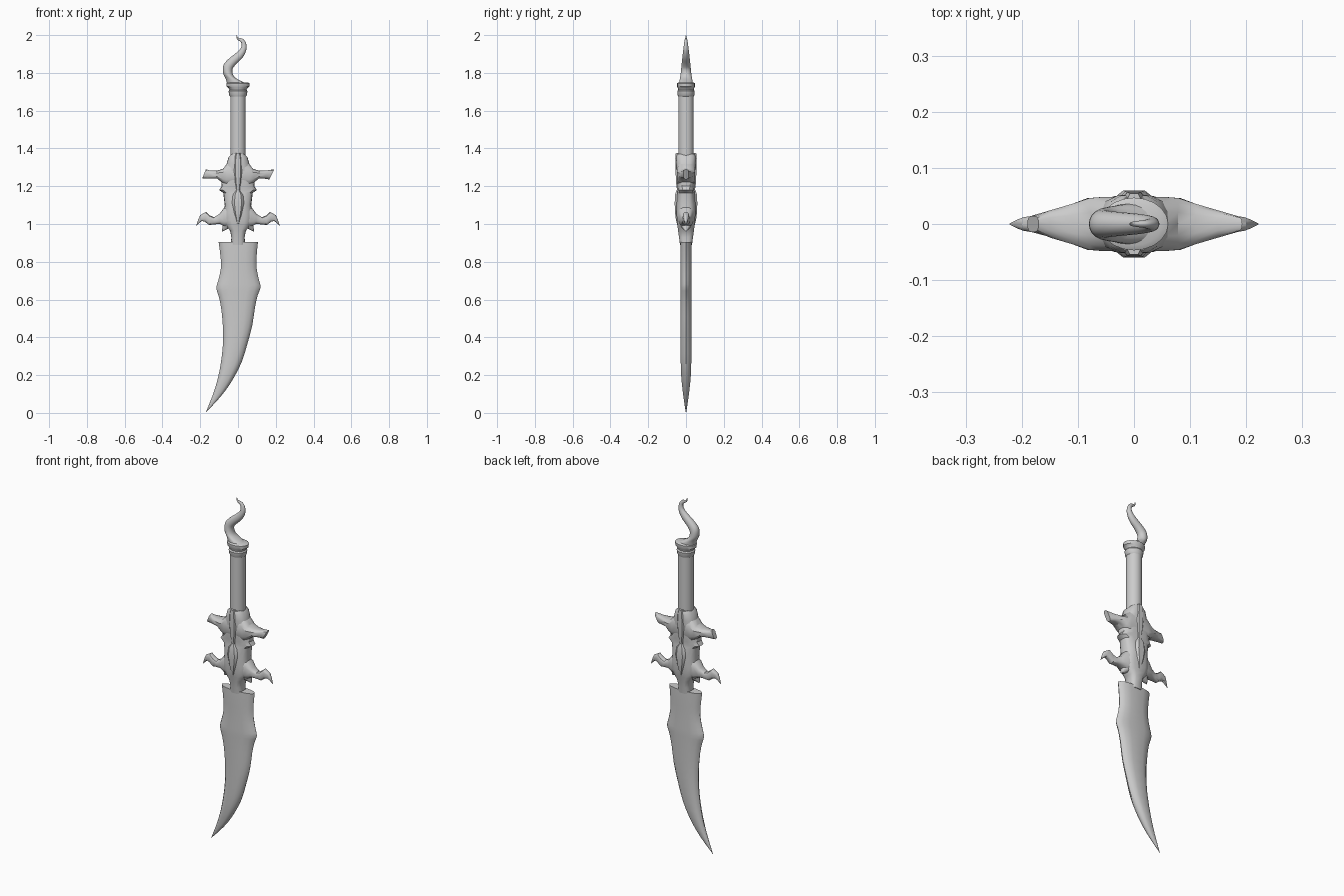
import bpy, bmesh, math

OVAL = [(math.cos(2 * math.pi * i / 20), math.sin(2 * math.pi * i / 20)) for i in range(20)]
BLADE = [(1, 0), (.93, .35), (.75, .75), (.4, 1), (-.4, 1), (-.75, .75), (-.93, .35),
         (-1, 0), (-.93, -.35), (-.75, -.75), (-.4, -1), (.4, -1), (.75, -.75), (.93, -.35)]
BLOCK = [(1, 0), (.97, .45), (.8, .8), (.45, 1), (-.45, 1), (-.8, .8), (-.97, .45),
         (-1, 0), (-.97, -.45), (-.8, -.8), (-.45, -1), (.45, -1), (.8, -.8), (.97, -.45)]


def spline(rings, steps):
    """Catmull-Rom interpolation between rings."""
    out = []
    n = len(rings)
    for i in range(n - 1):
        quad = (rings[max(i - 1, 0)], rings[i], rings[i + 1], rings[min(i + 2, n - 1)])
        for s in range(steps):
            t = s / steps
            out.append([.5 * (2 * b + (c - a) * t + (2 * a - 5 * b + 4 * c - d) * t * t
                              + (3 * b - a - 3 * c + d) * t ** 3) for a, b, c, d in zip(*quad)])
    return out + [rings[-1]]


def loft(name, rings, section, steps=1, angle=35):
    """Each ring: edge point (x, z), opposite edge point (x, z), half thickness in y."""
    if steps > 1:
        rings = spline(rings, steps)
    bm = bmesh.new()
    loops = []
    for px, pz, qx, qz, h in rings:
        loops.append([bm.verts.new(((px + qx) / 2 + u * (px - qx) / 2, v * h,
                                    (pz + qz) / 2 + u * (pz - qz) / 2)) for u, v in section])
    n = len(section)
    for a, b in zip(loops, loops[1:]):
        for i in range(n):
            j = (i + 1) % n
            bm.faces.new((a[i], a[j], b[j], b[i]))
    bm.faces.new(loops[0])
    bm.faces.new(loops[-1])
    bmesh.ops.recalc_face_normals(bm, faces=bm.faces)
    me = bpy.data.meshes.new(name)
    bm.to_mesh(me)
    bm.free()
    ob = bpy.data.objects.new(name, me)
    bpy.context.collection.objects.link(ob)
    bpy.ops.object.select_all(action='DESELECT')
    ob.select_set(True)
    bpy.context.view_layer.objects.active = ob
    bpy.ops.object.shade_smooth_by_angle(angle=math.radians(angle))
    return ob


def column(name, rows, section, angle=35):
    """Symmetric stack of rows (z, half width, half thickness)."""
    return loft(name, [(-w, z, w, z, h) for z, w, h in rows], section, angle=angle)


def flip(rings):
    return [(-a, b, -c, d, h) for a, b, c, d, h in rings]


# Curved blade
loft("blade", [
    (-.103, .905, .106, .905, .028), (-.095, .85, .1, .85, .029), (-.09, .77, .098, .77, .029),
    (-.105, .70, .112, .70, .029), (-.115, .66, .12, .665, .029), (-.103, .62, .105, .625, .029),
    (-.09, .56, .09, .56, .029), (-.08, .46, .075, .46, .029), (-.08, .36, .048, .36, .029),
    (-.09, .27, .02, .27, .028), (-.105, .19, -.02, .19, .025), (-.125, .12, -.065, .12, .018),
    (-.147, .06, -.115, .06, .010), (-.172, .0, -.168, .005, .001)], BLADE, steps=2)

# Grip and pommel rings
column("grip", [(1.33, .041, .041), (1.69, .041, .041)], OVAL)
column("pommel", [(1.675, .041, .041), (1.682, .047, .044), (1.703, .05, .046), (1.71, .045, .041),
                  (1.72, .05, .043), (1.727, .06, .047), (1.745, .061, .047),
                  (1.75, .05, .038)], OVAL)

# Twisting horn on the pommel
loft("pommel_horn", [
    (-.055, 1.735, .06, 1.735, .038), (-.066, 1.77, .025, 1.752, .034),
    (-.079, 1.80, -.02, 1.78, .029), (-.077, 1.84, -.03, 1.815, .025),
    (-.052, 1.872, -.014, 1.842, .022), (-.005, 1.91, .022, 1.878, .018),
    (.016, 1.933, .043, 1.918, .014), (.019, 1.955, .043, 1.955, .010),
    (.010, 1.967, .026, 1.98, .007), (-.006, 1.979, .0, 1.987, .004),
    (-.008, 2.0, -.006, 2.0, .001)], OVAL, steps=4)

# Guard body with narrow waist
column("guard_body", [
    (1.37, .034, .047), (1.355, .05, .051), (1.32, .06, .052), (1.28, .075, .048),
    (1.235, .09, .046), (1.2, .086, .045), (1.18, .1, .042), (1.165, .078, .046),
    (1.10, .07, .05), (1.06, .076, .05), (1.02, .078, .048), (.99, .065, .045),
    (.965, .042, .042), (.93, .035, .037), (.89, .038, .032)], BLOCK)

# Raised panels on both faces
column("guard_panel", [(1.375, .016, .054), (1.35, .026, .057), (1.28, .032, .055),
                       (1.22, .022, .053), (1.17, .012, .046)], BLOCK)
column("guard_boss", [(1.18, .012, .05), (1.155, .034, .058), (1.11, .042, .06), (1.06, .03, .058),
                      (1.02, .014, .053), (.99, .004, .045)], BLOCK)

# Upper cross wings, tips slanted the same way on both sides
wing = [(0, 1.35, 0, 1.2, .048), (.055, 1.325, .06, 1.2, .048), (.078, 1.293, .085, 1.22, .046),
        (.11, 1.282, .11, 1.24, .036), (.15, 1.283, .14, 1.24, .025)]
loft("wing_right", wing + [(.193, 1.29, .165, 1.236, .014)], BLOCK)
loft("wing_left", flip(wing) + [(-.17, 1.29, -.19, 1.24, .014)], BLOCK)

# Lower hooked prongs and small spurs
prong = [(.04, 1.11, .04, .985, .042), (.075, 1.085, .07, .985, .038), (.098, 1.053, .095, 1.0, .028),
         (.127, 1.036, .127, .998, .020), (.150, 1.046, .152, .994, .018),
         (.170, 1.064, .175, 1.012, .016), (.200, 1.047, .190, 1.016, .012),
         (.212, 1.02, .205, 1.006, .007), (.222, .99, .220, .99, .001)]
spur = [(.07, 1.03, .03, .99, .035), (.08, .995, .052, .975, .022), (.086, .96, .084, .96, .002)]
for side, f in (("right", lambda r: r), ("left", flip)):
    loft("prong_" + side, f(prong), BLOCK)
    loft("spur_" + side, f(spur), BLOCK)
